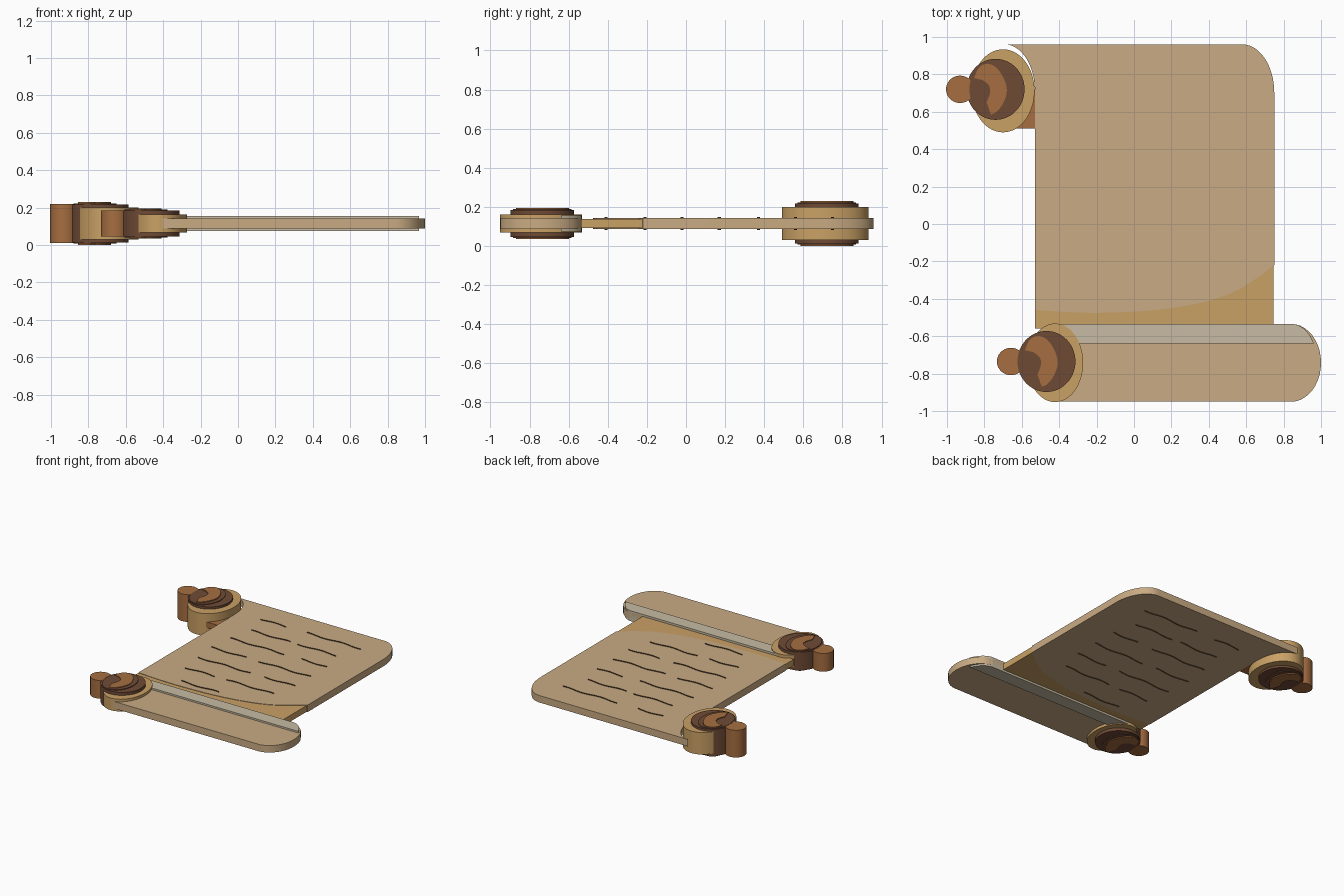
import bpy, bmesh, math

cube = bpy.data.objects.get("Cube")
if cube:
    bpy.data.objects.remove(cube)


def material(name, rgb):
    """Flat material from an sRGB triple."""
    lin = [((c / 255 + 0.055) / 1.055) ** 2.4 for c in rgb] + [1]
    m = bpy.data.materials.new(name)
    m.use_nodes = True
    m.diffuse_color = lin
    m.node_tree.nodes["Principled BSDF"].inputs["Base Color"].default_value = lin
    return m


PAPER = material("paper", (201, 171, 131))
TAN = material("dark_paper", (202, 161, 101))
PALE = material("pale_edge", (199, 187, 163))
BROWN = material("dark_wood", (111, 74, 53))
WOOD = material("light_wood", (166, 110, 65))
INK = material("ink", (105, 76, 48))
MID = 0.115  # height of the middle plane


def finish(name, bm, mat):
    me = bpy.data.meshes.new(name)
    bm.to_mesh(me)
    bm.free()
    ob = bpy.data.objects.new(name, me)
    me.materials.append(mat)
    bpy.context.collection.objects.link(ob)
    bpy.ops.object.select_all(action='DESELECT')
    ob.select_set(True)
    bpy.context.view_layer.objects.active = ob
    bpy.ops.object.shade_smooth_by_angle(angle=math.radians(30))
    return ob


def slab(name, outline, half, mat):
    """Outline extruded evenly above and below the middle plane."""
    bm = bmesh.new()
    face = bm.faces.new([bm.verts.new((x, y, MID - half)) for x, y in outline])
    top = bmesh.ops.extrude_face_region(bm, geom=[face])["geom"]
    verts = [v for v in top if isinstance(v, bmesh.types.BMVert)]
    bmesh.ops.translate(bm, verts=verts, vec=(0, 0, 2 * half))
    bmesh.ops.recalc_face_normals(bm, faces=bm.faces)
    return finish(name, bm, mat)


def arc(cx, cy, rx, ry, a0, a1, n=20):
    """Points of an elliptical arc, angles in degrees."""
    angles = [math.radians(a0 + (a1 - a0) * i / n) for i in range(n + 1)]
    return [(cx + rx * math.cos(a), cy + ry * math.sin(a)) for a in angles]


def ellipse(cx, cy, rx, ry):
    return arc(cx, cy, rx, ry, 0, 360, 64)[:-1]


def smooth(points, n=5):
    """Open Catmull-Rom path through the points."""
    p = [points[0]] + points + [points[-1]]
    out = []
    for a, b, c, d in zip(p, p[1:], p[2:], p[3:]):
        for i in range(n):
            t = i / n
            out.append(tuple(0.5 * (2 * b[k] + (c[k] - a[k]) * t
                                    + (2 * a[k] - 5 * b[k] + 4 * c[k] - d[k]) * t * t
                                    + (3 * b[k] - a[k] - 3 * c[k] + d[k]) * t ** 3)
                             for k in (0, 1)))
    return out + [points[-1]]


# Sheet, with a hooked upper left corner and a curved lower border
border = smooth([(-0.53, -0.46), (-0.2, -0.475), (0.2, -0.45), (0.52, -0.37), (0.75, -0.22)])
sheet = (border + arc(0.58, 0.70, 0.17, 0.26, 0, 90)
         + arc(-0.69, 0.71, 0.16, 0.25, 90, 0))
slab("sheet", sheet, 0.027, PAPER)
slab("sheet_shade", [(-0.53, -0.56), (0.745, -0.56), (0.745, -0.22)] + border[-2::-1], 0.024, TAN)
slab("curl_back", [(-0.7, 0.51), (-0.53, 0.51), (-0.53, 0.72), (-0.7, 0.72)], 0.022, WOOD)

# Lower roll with its pale upper edge
slab("lower_roll", [(-0.42, -0.535), (-0.42, -0.95)] + arc(0.84, -0.742, 0.16, 0.208, -90, 90),
     0.027, PAPER)
slab("roll_edge", [(-0.42, -0.535), (-0.42, -0.638), (0.968, -0.638)]
     + arc(0.84, -0.742, 0.14, 0.208, 30, 90), 0.04, PALE)


def rod(prefix, cx, cy, paper, disc, knob, cap, grip):
    """Rolled paper end, wooden disc, round knob and carved crescent."""
    px, py, rx, ry = paper
    slab(prefix + "_paper_end", ellipse(px, py, rx, ry), grip, TAN)
    slab(prefix + "_disc", ellipse(cx, cy, 0.155, 0.163), disc, BROWN)
    slab(prefix + "_disc_cap", ellipse(cx - 0.025, cy, 0.115, 0.15), disc + 0.005, BROWN)
    slab(prefix + "_knob", ellipse(cx - 0.19, cy, 0.075, 0.073), knob, WOOD)
    outer = smooth([(-0.115, 0.06), (-0.09, 0.115), (-0.045, 0.137), (0.005, 0.115),
                    (0.045, 0.055), (0.06, -0.01), (0.04, -0.075), (0.005, -0.12), (-0.025, -0.135)])
    inner = smooth([(-0.048, -0.07), (-0.03, -0.02), (-0.035, 0.02), (-0.07, 0.05)])
    slab(prefix + "_crescent", [(cx + x, cy + y) for x, y in outer + inner], cap, WOOD)


rod("upper_rod", -0.74, 0.72, (-0.70, 0.712, 0.168, 0.222), 0.102, 0.105, 0.114, 0.085)
rod("lower_rod", -0.468, -0.735, (-0.422, -0.742, 0.15, 0.21), 0.07, 0.07, 0.08, 0.047)

# Wavy writing: upright ribbons that stand slightly proud of both sides
rows = {
    0.75: [(-0.33, -0.11), (0.06, 0.53)],
    0.56: [(-0.28, 0.05), (0.12, 0.45)],
    0.37: [(-0.33, 0.14), (0.28, 0.5)],
    0.17: [(-0.35, -0.05), (0.06, 0.5)],
    -0.02: [(-0.33, 0.12), (0.24, 0.5)],
    -0.21: [(-0.3, -0.05), (0.05, 0.45)],
    -0.41: [(-0.2, 0.12)],
}
for r, (y, spans) in enumerate(rows.items()):
    for s, (x0, x1) in enumerate(spans):
        bm = bmesh.new()
        last = None
        for i in range(25):
            x = x0 + (x1 - x0) * i / 24
            wave = y + 0.008 * math.sin(x * 22 + r)
            pair = [bm.verts.new((x, wave, MID + h)) for h in (-0.034, 0.034)]
            if last:
                bm.faces.new((last[0], pair[0], pair[1], last[1]))
            last = pair
        finish(f"writing_{r}_{s}", bm, INK)
